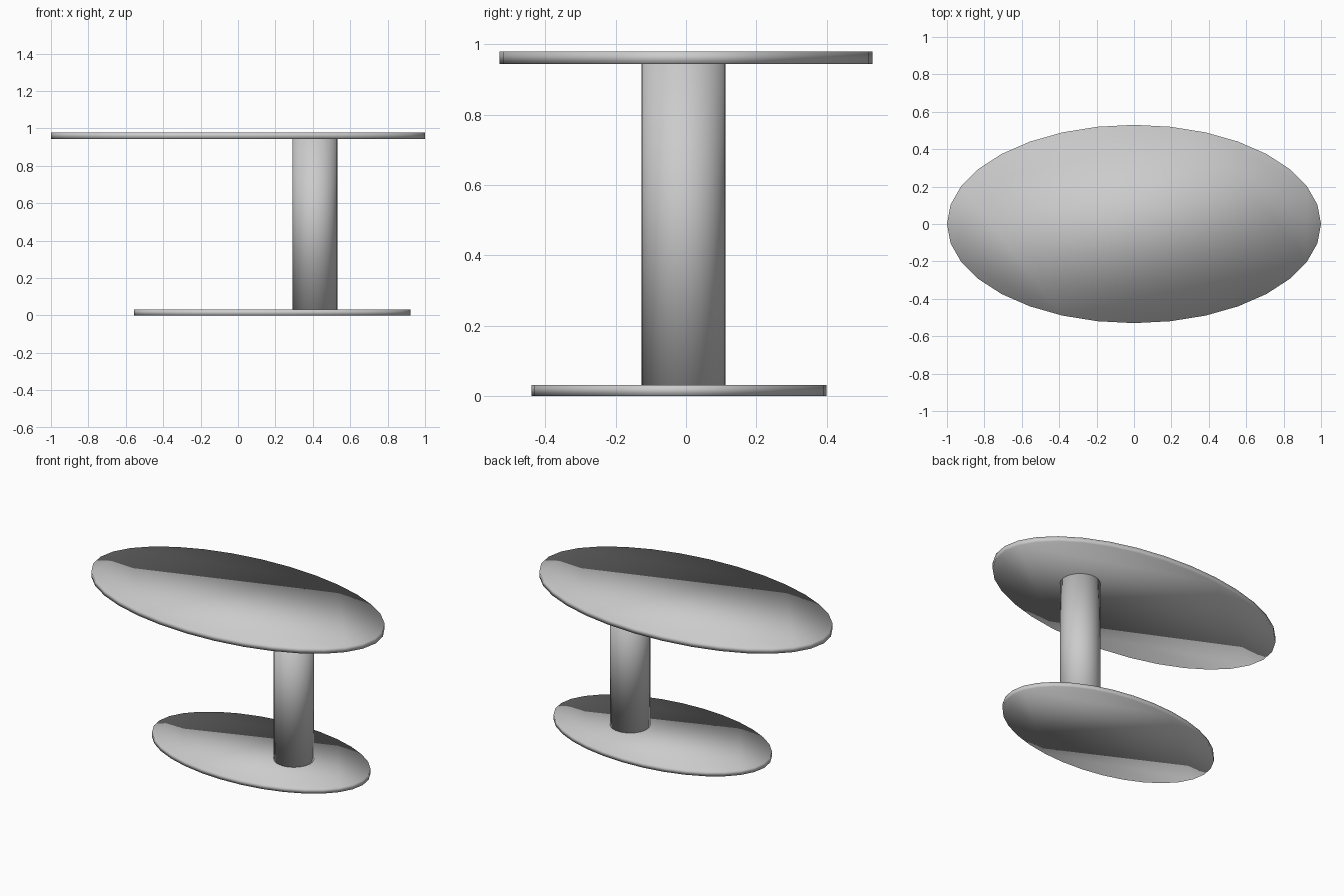
import bpy

cube = bpy.data.objects.get("Cube")
if cube:
    bpy.data.objects.remove(cube, do_unlink=True)

grey = bpy.data.materials.new("plain grey")
grey.use_nodes = True
colour = (0.6, 0.6, 0.6, 1)
grey.diffuse_color = colour
grey.node_tree.nodes["Principled BSDF"].inputs["Base Color"].default_value = colour


def elliptic_cylinder(name, centre, radii, bottom, top):
    """Upright 32-sided cylinder, shaded smooth all over, rims included."""
    bpy.ops.mesh.primitive_cylinder_add(
        vertices=32, radius=1, depth=1,
        location=(*centre, (bottom + top) / 2))
    obj = bpy.context.object
    obj.name = obj.data.name = name
    obj.scale = (*radii, top - bottom)
    bpy.ops.object.transform_apply(location=False, rotation=False, scale=True)
    bpy.ops.object.shade_smooth()
    obj.data.materials.append(grey)
    return obj


# Oval table top
elliptic_cylinder("table_top", (0, 0), (1, 0.53), 0.944, 0.979)
# Off-centre round post
elliptic_cylinder("post", (0.411, -0.007), (0.12, 0.12), 0.015, 0.96)
# Smaller oval foot plate
elliptic_cylinder("foot_plate", (0.183, -0.02), (0.738, 0.42), 0, 0.031)
